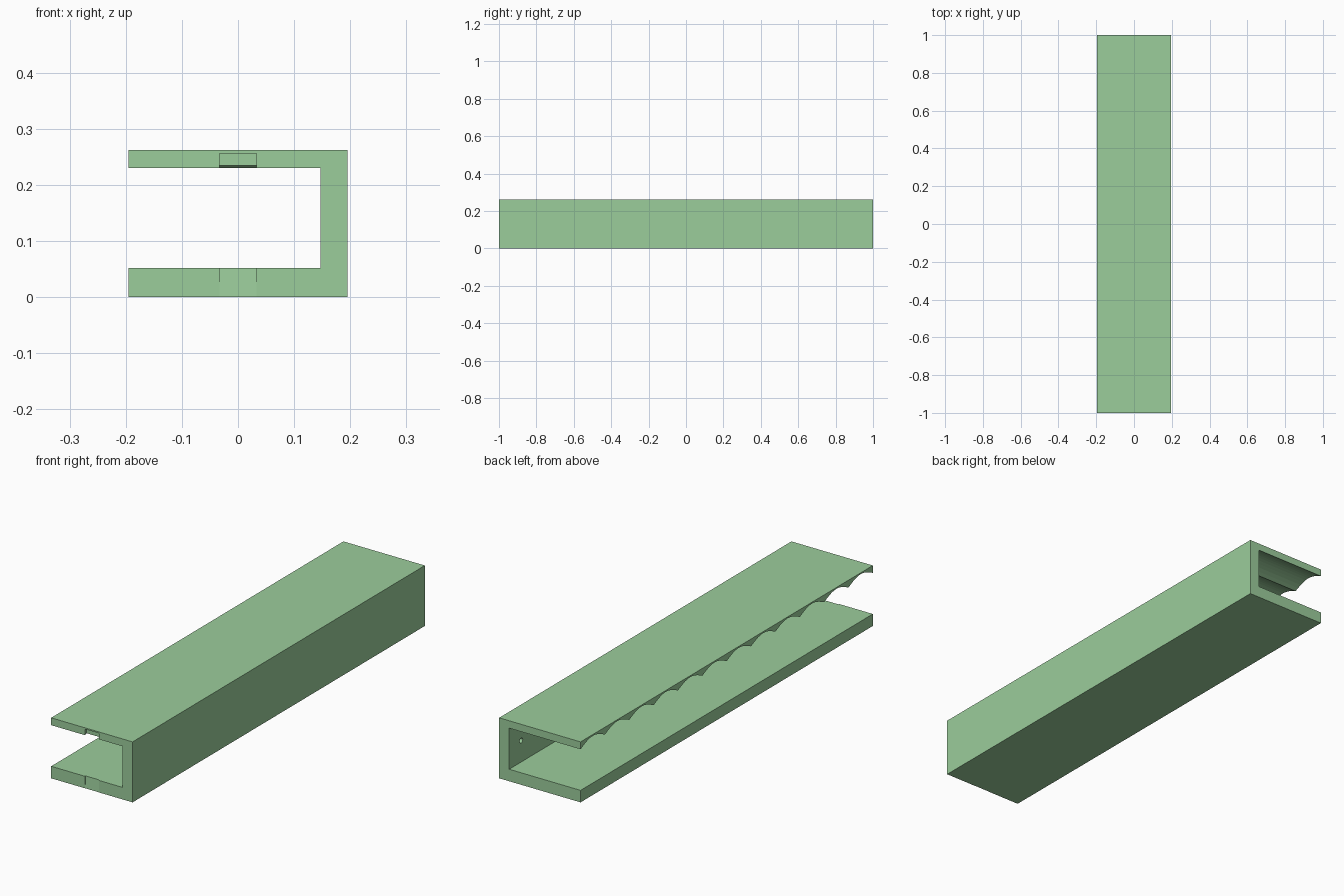
import bpy, bmesh, math

if "Cube" in bpy.data.objects:
    bpy.data.objects.remove(bpy.data.objects["Cube"])

green = bpy.data.materials.new("soft green")
green.diffuse_color = (0.33, 0.61, 0.33, 1)
green.use_nodes = True
green.node_tree.nodes["Principled BSDF"].inputs["Base Color"].default_value = green.diffuse_color

HALF = 0.195       # half width
WEB = 0.147        # inner face of the side wall
TOP, LIP, FLOOR = 0.262, 0.230, 0.052
WAVES, STEPS, DEPTH = 12, 10, 0.026


def prism(name, profile, x0, x1):
    """Extrude a (y, z) profile along x."""
    bm = bmesh.new()
    face = bm.faces.new([bm.verts.new((x0, y, z)) for y, z in profile])
    out = bmesh.ops.extrude_face_region(bm, geom=[face])["geom"]
    moved = [v for v in out if isinstance(v, bmesh.types.BMVert)]
    bmesh.ops.translate(bm, verts=moved, vec=(x1 - x0, 0, 0))
    bmesh.ops.recalc_face_normals(bm, faces=bm.faces)
    mesh = bpy.data.meshes.new(name)
    bm.to_mesh(mesh)
    bm.free()
    ob = bpy.data.objects.new(name, mesh)
    bpy.context.collection.objects.link(ob)
    mesh.materials.append(green)
    return ob


def box(name, x0, x1, z0, z1):
    return prism(name, [(-1, z0), (1, z0), (1, z1), (-1, z1)], x0, x1)


def cut(ob, cutter):
    mod = ob.modifiers.new("cut", "BOOLEAN")
    mod.operation = "DIFFERENCE"
    mod.solver = "EXACT"
    mod.object = cutter
    cutter.hide_render = True
    cutter.hide_set(True)


# Bottom plate and side wall
floor = box("bottom_plate", -HALF, WEB, 0, FLOOR)
wall = box("side_wall", WEB, HALF, 0, TOP)

# Top plate with a scalloped underside
wave = []
for i in range(WAVES * STEPS + 1):
    t = i / STEPS
    wave.append((-1 + 2 * t / WAVES,
                 LIP + DEPTH * abs(math.sin(math.pi * t))))
top = prism("scalloped_top_plate", wave + [(1, TOP), (-1, TOP)], -HALF, WEB)

# Shallow sloped notches in the front ends of both plates
cut(floor, prism("bottom_notch_cutter",
                 [(-1.02, -0.01), (-1, -0.01), (-0.995, 0.06), (-1.02, 0.06)],
                 -0.033, 0.033))
cut(top, prism("top_notch_cutter",
               [(-1.02, 0.22), (-0.99, 0.22), (-0.99, 0.256), (-1.02, 0.256)],
               -0.033, 0.033))

# Small blind pin holes in the inner side wall
for label, y in (("front", -0.918), ("back", 0.918)):
    ring = [(y + 0.011 * math.cos(k * math.pi / 8),
             0.145 + 0.011 * math.sin(k * math.pi / 8)) for k in range(16)]
    cut(wall, prism(label + "_pin_hole_cutter", ring, WEB - 0.02, WEB + 0.025))
